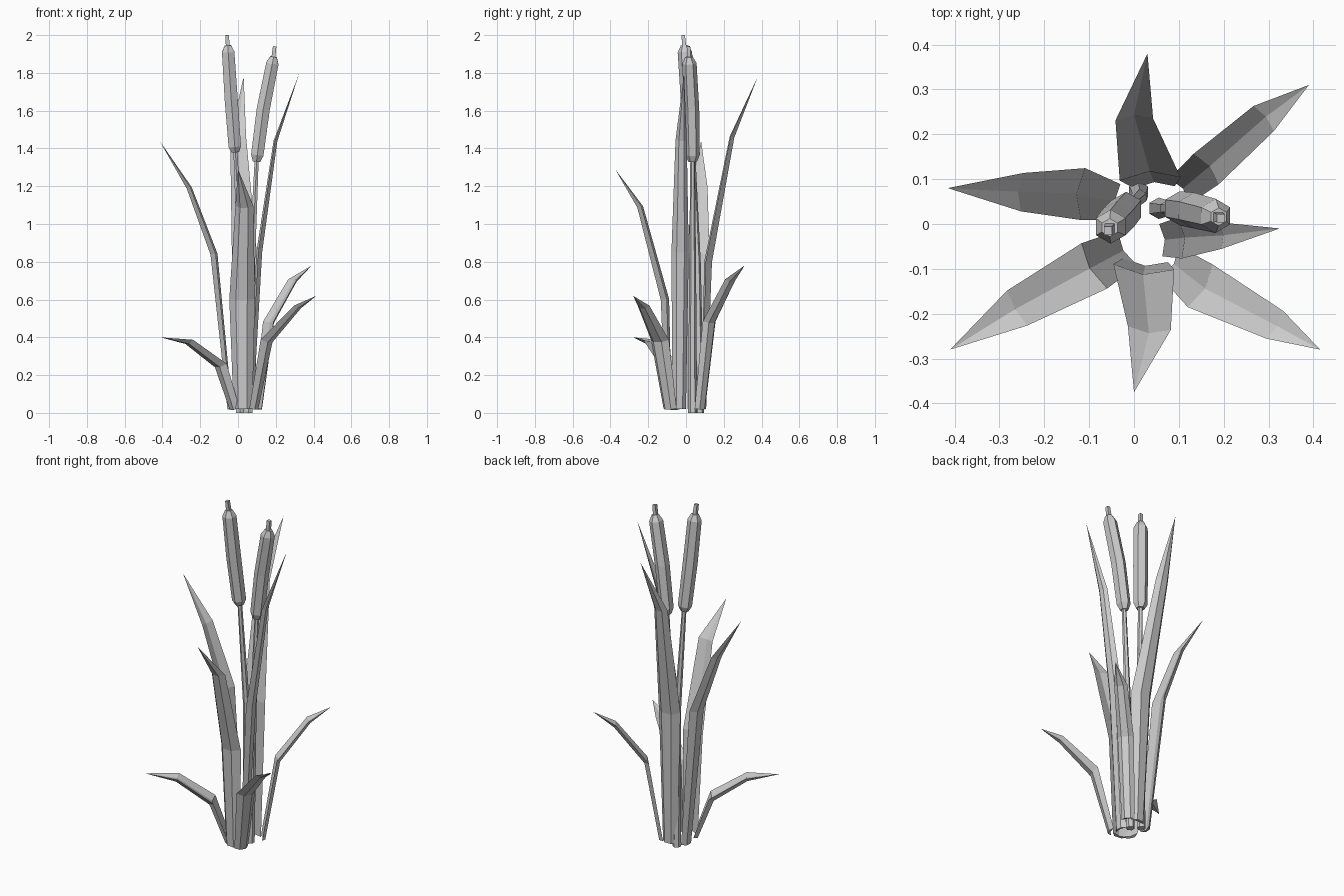
import bpy, bmesh, math
from mathutils import Vector


def loft(name, rings, tip=None):
    """Skin a list of vertex rings; close the end with a face or a point."""
    bm = bmesh.new()
    rows = [[bm.verts.new(p) for p in r] for r in rings]
    n = len(rows[0])
    for a, b in zip(rows, rows[1:]):
        for i in range(n):
            j = (i + 1) % n
            bm.faces.new((a[i], a[j], b[j], b[i]))
    bm.faces.new(rows[0][::-1])
    if tip is None:
        bm.faces.new(rows[-1])
    else:
        t = bm.verts.new(tip)
        for i in range(n):
            bm.faces.new((rows[-1][i], rows[-1][(i + 1) % n], t))
    bmesh.ops.recalc_face_normals(bm, faces=bm.faces)
    me = bpy.data.meshes.new(name)
    bm.to_mesh(me)
    bm.free()
    ob = bpy.data.objects.new(name, me)
    bpy.context.collection.objects.link(ob)
    return ob


def leaf(name, pts, widths):
    """Folded blade: three channel-shaped sections and a pointed tip."""
    p = [Vector(q) for q in pts]
    out = p[3] - p[0]
    side = Vector((-out.y, out.x, 0)).normalized()
    rings = []
    for i, w in enumerate(widths):
        tan = (p[i + 1] - p[max(i - 1, 0)]).normalized()
        inner = side.cross(tan).normalized()
        if inner.dot(Vector((out.x, out.y, 0))) > 0:
            inner = -inner
        k = w / 0.055
        sec = [(-w, 0.016 * k), (-0.45 * w, -0.013 * k), (0.45 * w, -0.013 * k),
               (w, 0.016 * k), (0, 0.002 * k)]
        rings.append([p[i] + side * a + inner * b for a, b in sec])
    loft(name, rings, p[3])


def tube(name, pts, radii, sides=6):
    """Faceted tube along a path."""
    p = [Vector(q) for q in pts]
    rings = []
    for i, r in enumerate(radii):
        tan = (p[min(i + 1, len(p) - 1)] - p[max(i - 1, 0)]).normalized()
        u = Vector((0, 1, 0)).cross(tan).normalized()
        v = tan.cross(u)
        rings.append([p[i] + (u * math.cos(t) + v * math.sin(t)) * r
                      for t in (math.tau * (k + 0.5) / sides for k in range(sides))])
    loft(name, rings)


# Leaves: base, two bends, tip
leaf("leaf_back", [(0.045, 0.095, 0.02), (0.035, 0.12, 0.80), (0, 0.245, 1.46), (0.03, 0.38, 1.78)],
     (0.045, 0.068, 0.042))
leaf("leaf_back_right", [(0.11, 0.08, 0.02), (0.17, 0.13, 0.48), (0.295, 0.24, 0.70), (0.39, 0.31, 0.78)],
     (0.036, 0.044, 0.036))
leaf("leaf_left", [(-0.045, 0.05, 0.02), (-0.13, 0.068, 0.84), (-0.26, 0.072, 1.19), (-0.415, 0.08, 1.44)],
     (0.040, 0.058, 0.043))
leaf("leaf_front_left", [(-0.025, -0.06, 0.02), (-0.10, -0.10, 0.25), (-0.265, -0.19, 0.375), (-0.41, -0.28, 0.40)],
     (0.045, 0.058, 0.045))
leaf("leaf_front_right", [(0.09, -0.09, 0.02), (0.16, -0.145, 0.38), (0.32, -0.228, 0.56), (0.415, -0.28, 0.62)],
     (0.040, 0.055, 0.036))
leaf("leaf_front", [(0.025, -0.095, 0.02), (0.02, -0.115, 0.60), (0.033, -0.245, 1.09), (0, -0.375, 1.29)],
     (0.050, 0.068, 0.048))
leaf("leaf_right", [(0.07, -0.035, 0.02), (0.115, -0.03, 0.85), (0.20, -0.025, 1.44), (0.325, -0.01, 1.80)],
     (0.036, 0.046, 0.030))

# Stalks
tube("stalk_left", [(0.01, 0.072, 0), (0.012, 0.06, 0.8), (-0.015, 0.035, 1.42)], (0.024, 0.018, 0.012))
tube("stalk_right", [(0.055, 0.035, 0), (0.075, 0.035, 0.8), (0.10, 0.035, 1.37)], (0.024, 0.018, 0.012))

# Seed heads with bevelled ends
tube("seed_head_left", [(-0.014, 0.036, 1.38), (-0.017, 0.034, 1.41), (-0.036, 0.012, 1.66),
                        (-0.052, -0.006, 1.91), (-0.054, -0.008, 1.945)],
     (0.023, 0.038, 0.040, 0.038, 0.020))
tube("seed_head_right", [(0.098, 0.035, 1.33), (0.102, 0.035, 1.365), (0.134, 0.030, 1.61),
                         (0.182, 0.018, 1.85), (0.189, 0.016, 1.885)],
     (0.023, 0.038, 0.040, 0.038, 0.020))

# Spikes above the seed heads
tube("spike_left", [(-0.053, -0.008, 1.93), (-0.058, -0.015, 2.0)], (0.015, 0.013), 4)
tube("spike_right", [(0.186, 0.016, 1.87), (0.194, 0.013, 1.94)], (0.015, 0.013), 4)
